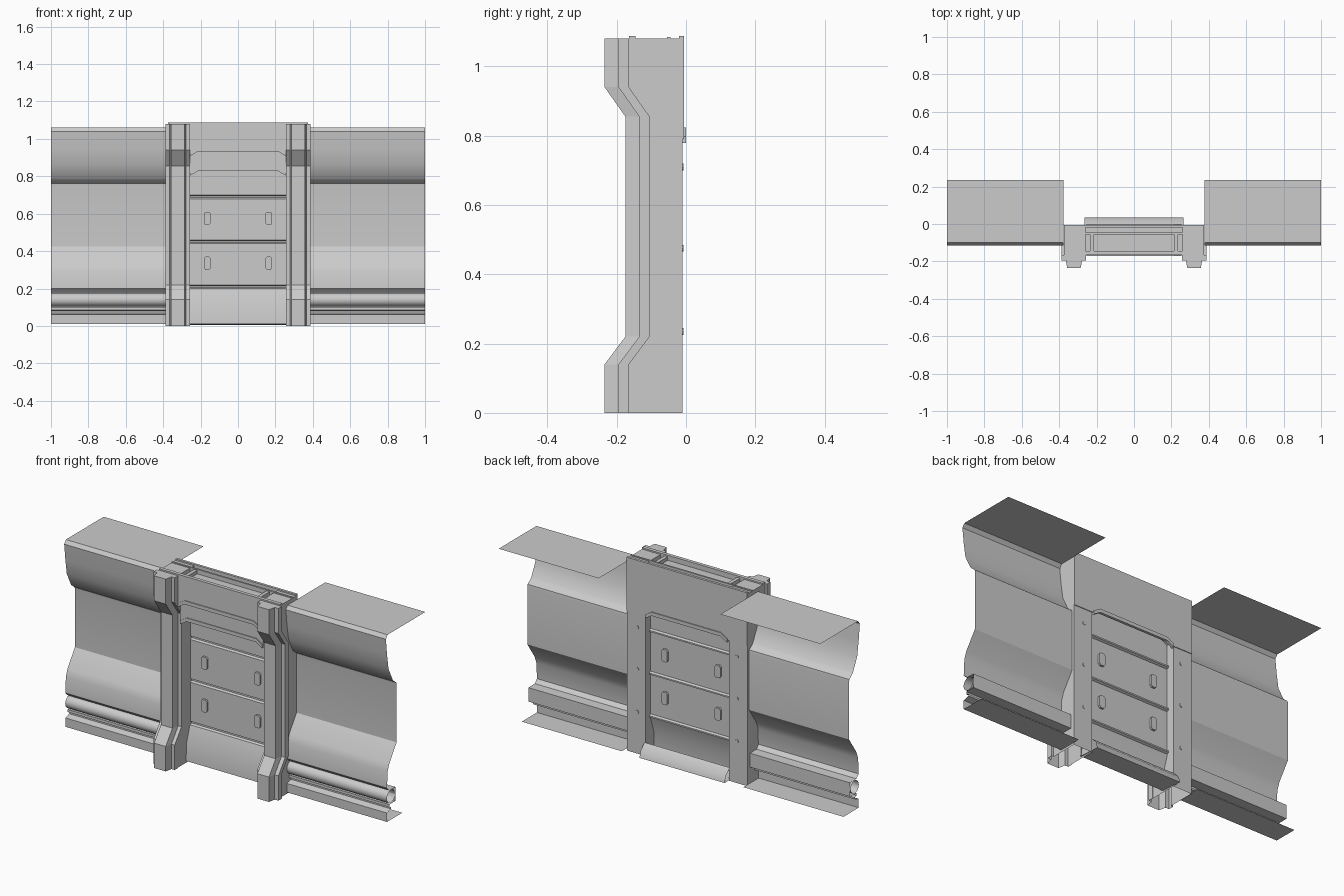
import bpy, bmesh
from math import pi, sin, cos, radians

if "Cube" in bpy.data.objects:
    bpy.data.objects.remove(bpy.data.objects["Cube"])


def make(name, verts, faces, smooth=None):
    me = bpy.data.meshes.new(name)
    me.from_pydata(verts, [], faces)
    bm = bmesh.new()
    bm.from_mesh(me)
    bmesh.ops.recalc_face_normals(bm, faces=bm.faces)
    bm.to_mesh(me)
    bm.free()
    ob = bpy.data.objects.new(name, me)
    bpy.context.collection.objects.link(ob)
    if smooth:
        bpy.ops.object.select_all(action='DESELECT')
        ob.select_set(True)
        bpy.context.view_layer.objects.active = ob
        bpy.ops.object.shade_smooth_by_angle(angle=radians(smooth))
    return ob


def sheet(name, prof, x0, x1, smooth=None):
    """Open (y, z) profile swept along x."""
    n = len(prof)
    verts = [(x, y, z) for x in (x0, x1) for y, z in prof]
    faces = [(i, i + 1, n + i + 1, n + i) for i in range(n - 1)]
    return make(name, verts, faces, smooth)


def plate(name, outline, y0, y1):
    """Closed (x, z) outline extruded along y."""
    n = len(outline)
    verts = [(x, y, z) for y in (y0, y1) for x, z in outline]
    faces = [(i, (i + 1) % n, n + (i + 1) % n, n + i) for i in range(n)]
    faces += [tuple(range(n)), tuple(range(n, 2 * n))]
    return make(name, verts, faces)


def box(name, x0, x1, y0, y1, z0, z1):
    return plate(name, [(x0, z0), (x1, z0), (x1, z1), (x0, z1)], y0, y1)


def arch(w, z_edge, z_mid, z_top, half=0.255, run=0.04):
    """Header outline whose underside is a chamfered arch."""
    return [(-w, z_edge), (-half, z_edge), (-half + run, z_mid), (half - run, z_mid),
            (half, z_edge), (w, z_edge), (w, z_top), (-w, z_top)]


wall = [(0.235, 1.06), (-0.10, 1.06), (-0.115, 1.04), (-0.105, 0.95), (-0.092, 0.865),
        (-0.055, 0.79), (-0.045, 0.78), (-0.022, 0.762), (-0.02, 0.75), (-0.02, 0.425),
        (-0.085, 0.33), (-0.10, 0.29), (-0.105, 0.20), (-0.085, 0.18), (-0.03, 0.178),
        (-0.03, 0.10), (-0.085, 0.10), (-0.085, 0.085), (-0.07, 0.08), (-0.07, 0.07),
        (-0.105, 0.06), (-0.105, 0.01), (0.03, 0.01)]
pipe = [(-0.07 + 0.036 * cos(i * pi / 8), 0.14 + 0.036 * sin(i * pi / 8)) for i in range(17)]

# front edge of a pillar at each height (z, y)
stations = [(0, -0.235), (0.14, -0.235), (0.22, -0.175), (0.855, -0.175),
            (0.94, -0.235), (1.08, -0.235)]

for s, side in ((-1, 'left'), (1, 'right')):
    # folded wall sheet and its rail pipe
    sheet(f'wall_panel_{side}', wall, s * 0.378, s, 25)
    sheet(f'wall_pipe_{side}', pipe, s * 0.378, s, 40)

    # hollow hat-section pillar, capped on top and open below
    verts = []
    for z, f in stations:
        sec = [(0.26, -0.01), (0.375, -0.01), (0.375, f + 0.07), (0.388, f + 0.07),
               (0.388, f + 0.04), (0.365, f + 0.04), (0.357, f), (0.285, f),
               (0.277, f + 0.04), (0.257, f + 0.04), (0.257, f + 0.07), (0.26, f + 0.07)]
        verts += [(s * x, y, z) for x, y in sec]
    n = 12
    faces = [(k * n + i, k * n + (i + 1) % n, k * n + n + (i + 1) % n, k * n + n + i)
             for k in range(len(stations) - 1) for i in range(n)]
    faces.append(tuple(range(len(verts) - n, len(verts))))
    make(f'pillar_{side}', verts, faces)

    # rivets on the back web of the pillar
    for k, z in enumerate((0.71, 0.475, 0.235)):
        ring = [(s * 0.31 + 0.01 * cos(i * pi / 4), z + 0.01 * sin(i * pi / 4)) for i in range(8)]
        plate(f'rivet_{side}_{k}', ring, -0.012, -0.007)

    # clips between the header plates
    for k, x in enumerate((0.225, 0.27)):
        box(f'header_clip_{side}_{k}', s * x - 0.01, s * x + 0.01, -0.155, -0.05, 1.06, 1.08)

# header: core, front plate, middle rib, back plate and arch lip
plate('header_core', arch(0.258, 0.815, 0.84, 1.06), -0.145, -0.02)
plate('header_front_plate', arch(0.375, 0.92, 0.945, 1.088), -0.165, -0.145)
box('header_middle_rib', -0.375, 0.375, -0.055, -0.045, 1.05, 1.085)
plate('header_back_plate', arch(0.375, 0.79, 0.815, 1.088), -0.02, -0.006)
for nm, z, y0, y1 in (('front', 0.92, -0.17, -0.15), ('inner', 0.815, -0.15, -0.135),
                      ('back', 0.79, -0.015, 0.0)):
    up = [(-0.255, z), (-0.215, z + 0.025), (0.215, z + 0.025), (0.255, z)]
    plate(f'arch_lip_{nm}', [(x, h - 0.012) for x, h in up] + [(x, h + 0.008) for x, h in up[::-1]],
          y0, y1)

# door panel: boards with grooves and a flared foot
door = [(-0.055, 0.84)]
for z in (0.69, 0.45, 0.21):
    door += [(-0.055, z + 0.01), (-0.043, z + 0.004), (-0.043, z - 0.004), (-0.055, z - 0.01)]
sheet('door_panel', door, -0.258, 0.258)
foot = [(-0.055, 0.20), (-0.085, 0.11), (-0.09, 0.01), (0.035, 0.005), (0.025, 0.04), (-0.01, 0.075)]
sheet('door_foot', foot, -0.265, 0.265, 35)

# rounded pads on the boards
for sx in (-0.165, 0.165):
    for z in (0.575, 0.335):
        pad = [(sx + dx, z + dz) for dx, dz in
               ((-0.018, -0.026), (-0.01, -0.035), (0.01, -0.035), (0.018, -0.026),
                (0.018, 0.026), (0.01, 0.035), (-0.01, 0.035), (-0.018, 0.026))]
        plate('door_pad', pad, -0.067, -0.043)
